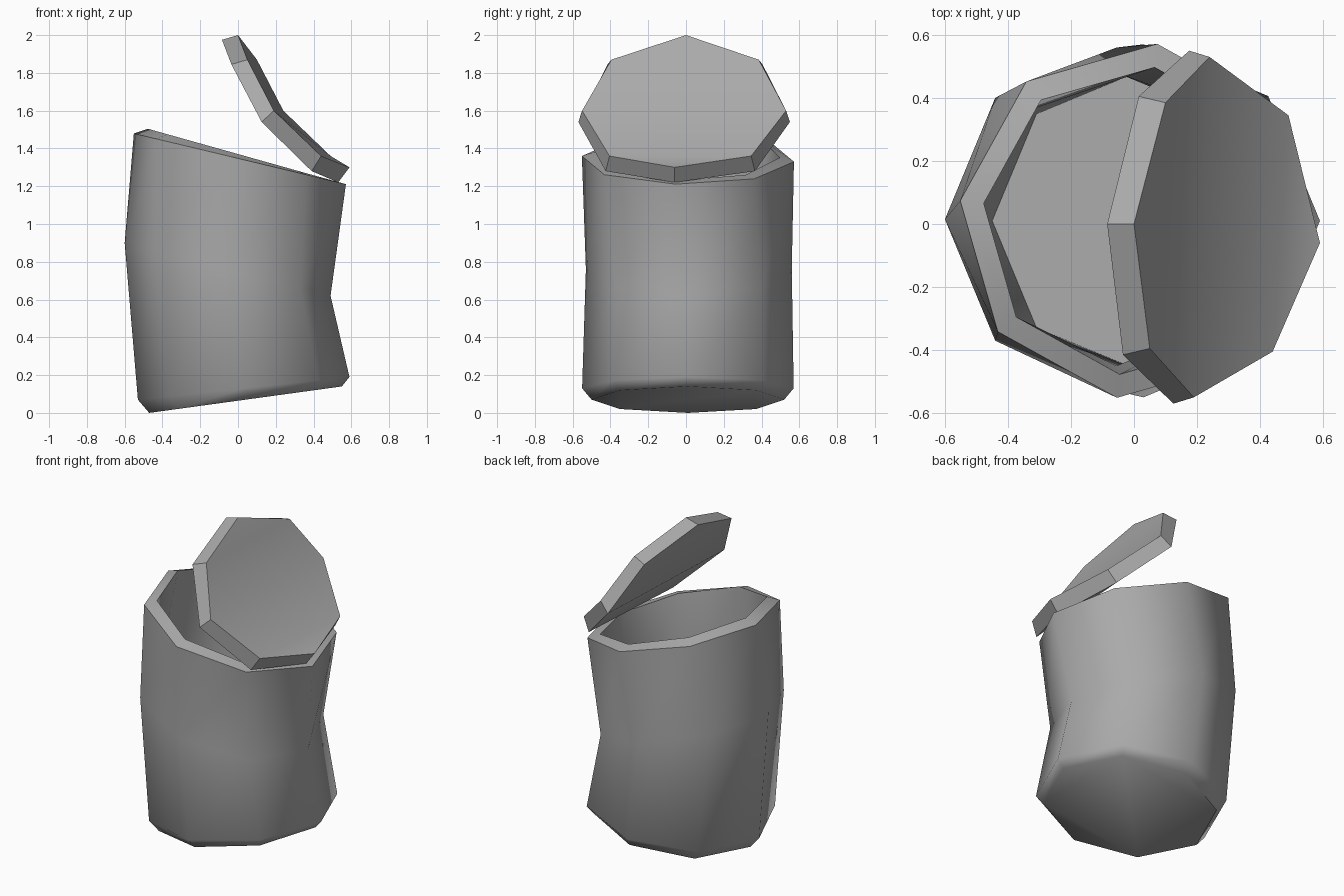
import bpy, bmesh, math

default = bpy.data.objects.get("Cube")
if default:
    bpy.data.objects.remove(default, do_unlink=True)

SIDES = 8

# One dull metal colour
metal = bpy.data.materials.new("dull_grey_metal")
metal.use_nodes = True
GREY = (0.4, 0.4, 0.4, 1)
metal.diffuse_color = GREY
metal.node_tree.nodes["Principled BSDF"].inputs["Base Color"].default_value = GREY


def ring(bm, centre, radius, left_z, right_z, twist=0):
    """Octagonal ring whose plane leans from left_z at -x to right_z at +x."""
    verts = []
    for i in range(SIDES):
        a = math.tau * i / SIDES + math.radians(twist)
        c = math.cos(a)
        z = (left_z + right_z) / 2 + (right_z - left_z) / 2 * c
        verts.append(bm.verts.new((centre[0] + radius * c, centre[1] + radius * math.sin(a), z)))
    return verts


def bridge(bm, lower, upper):
    for i in range(SIDES):
        j = (i + 1) % SIDES
        bm.faces.new((lower[i], lower[j], upper[j], upper[i]))


def finish(name, bm, angle):
    bmesh.ops.recalc_face_normals(bm, faces=bm.faces)
    mesh = bpy.data.meshes.new(name)
    bm.to_mesh(mesh)
    bm.free()
    obj = bpy.data.objects.new(name, mesh)
    bpy.context.collection.objects.link(obj)
    mesh.materials.append(metal)
    bpy.ops.object.select_all(action="DESELECT")
    obj.select_set(True)
    bpy.context.view_layer.objects.active = obj
    bpy.ops.object.shade_smooth_by_angle(angle=math.radians(angle))
    return obj


# Dented can: outer skin upwards, over the rim, then the inner skin down to the floor
bm = bmesh.new()
rings = [
    ring(bm, (0.04, 0.01), 0.51, 0.0, 0.14),
    ring(bm, (0.03, 0.01), 0.56, 0.07, 0.19),
    ring(bm, (-0.055, 0.015), 0.545, 0.9, 0.62),
    ring(bm, (0.01, 0.01), 0.565, 1.48, 1.21, -6.5),
    ring(bm, (0.01, 0.01), 0.49, 1.505, 1.23, -6.5),
    ring(bm, (-0.055, 0.015), 0.465, 0.9, 0.62),
    ring(bm, (0.03, 0.01), 0.48, 0.13, 0.25),
]
for lower, upper in zip(rings, rings[1:]):
    bridge(bm, lower, upper)
bm.faces.new(rings[0])
bm.faces.new(rings[-1])
finish("can_body", bm, 52)

# Bent lid: (x, z) from the free tip to the hinge, on the outside and inside
outside = [(0.0, 2.0), (0.075, 1.87), (0.215, 1.6), (0.465, 1.36), (0.59, 1.3)]
inside = [(-0.085, 1.975), (-0.01, 1.845), (0.15, 1.54), (0.415, 1.28), (0.53, 1.22)]
half_width = [0, 0.39, 0.54, 0.375, 0]
middle_y = [0, -0.005, -0.01, -0.03, -0.06]


def lid_skin(bm, profile, widen):
    """Strips across the lid; returns its outline as a loop."""
    near, far = [], []
    for (x, z), w, y in zip(profile, half_width, middle_y):
        if w:
            w += widen
            near.append(bm.verts.new((x - 0.025, y - w, z)))
            far.append(bm.verts.new((x + 0.025, y + w, z)))
        else:
            tip = bm.verts.new((x, y, z))
            near.append(tip)
            far.append(tip)
    for i in range(len(profile) - 1):
        corners = dict.fromkeys((near[i], near[i + 1], far[i + 1], far[i]))
        bm.faces.new(list(corners))
    return near + far[-2:0:-1]


bm = bmesh.new()
bridge(bm, lid_skin(bm, outside, 0), lid_skin(bm, inside, 0.02))
finish("bent_lid", bm, 35)
